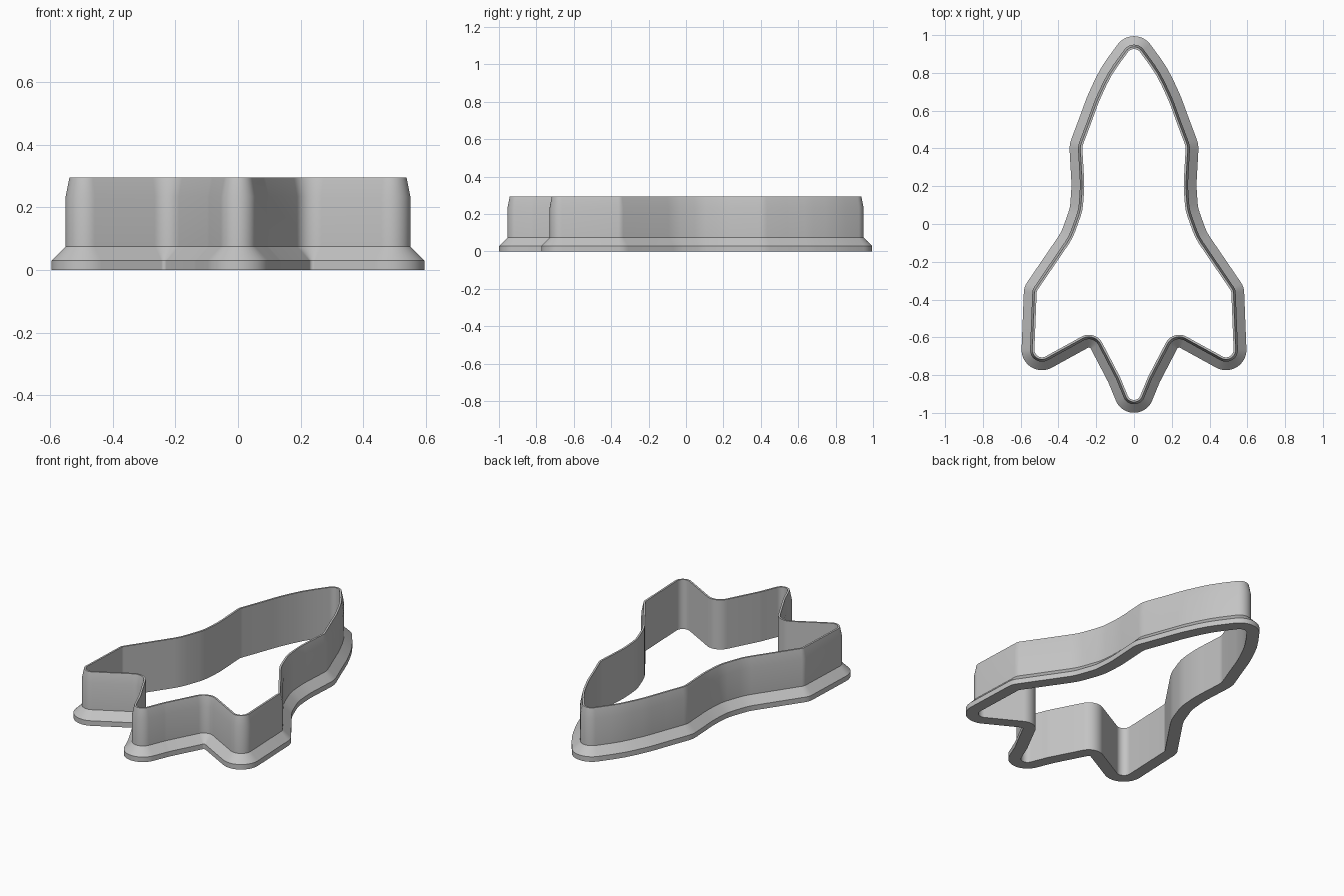
import bpy
import bmesh
import math
from mathutils import Vector, Matrix

cube = bpy.data.objects.get("Cube")
if cube:
    bpy.data.objects.remove(cube, do_unlink=True)

# Inner outline of the rocket, nose to tail on one side: x, y, corner radius
HALF = [
    (0, .954, .04), (.12, .79, .6), (.185, .65, .6), (.225, .54, .3),
    (.274, .41, .08), (.262, .2, .6), (.272, .07, .25), (.324, -.075, .3),
    (.515, -.355, .03), (.53, -.735, .04), (.206, -.557, .08),
    (.074, -.81, .2), (0, -.99, .036),
]

# Wall cross-section: distance outside the inner outline, height
SECTION = [
    (0, 0), (0, .295), (.011, .295), (.023, .235),
    (.023, .075), (.068, .03), (.068, 0),
]


def rounded_outline(corners):
    """Return (point, outward normal) pairs along a clockwise rounded polygon."""
    result = []
    count = len(corners)
    for i, (x, y, radius) in enumerate(corners):
        p = Vector((x, y))
        before = p - Vector(corners[i - 1][:2])
        after = Vector(corners[(i + 1) % count][:2]) - p
        n1 = Vector((-before.y, before.x)).normalized()
        n2 = Vector((-after.y, after.x)).normalized()
        turn = math.atan2(n1.x * n2.y - n1.y * n2.x, n1.dot(n2))
        half_tan = math.tan(abs(turn) / 2)
        reach = min(radius * half_tan, .48 * min(before.length, after.length))
        r = reach / half_tan
        if turn > 0:      # concave corner
            r = -r
        centre = p - (n1 + n2) / (1 + n1.dot(n2)) * r
        steps = max(2, math.ceil(abs(turn) / math.radians(8)))
        for k in range(steps + 1):
            n = Matrix.Rotation(turn * k / steps, 2) @ n1
            result.append((centre + n * r, n))
    return result


def sweep(name, outline, section, material):
    """Carry a closed section around the outline."""
    bm = bmesh.new()
    rings = []
    for offset, z in section:
        rings.append([bm.verts.new((*(p + n * offset), z)) for p, n in outline])
    for j, ring in enumerate(rings):
        upper = rings[(j + 1) % len(rings)]
        for i in range(len(ring)):
            k = (i + 1) % len(ring)
            bm.faces.new((ring[i], ring[k], upper[k], upper[i]))
    bmesh.ops.recalc_face_normals(bm, faces=bm.faces)
    mesh = bpy.data.meshes.new(name)
    bm.to_mesh(mesh)
    bm.free()
    mesh.materials.append(material)
    obj = bpy.data.objects.new(name, mesh)
    bpy.context.collection.objects.link(obj)
    return obj


# Single light grey plastic
grey = bpy.data.materials.new("light_grey")
grey.use_nodes = True
colour = (.55, .55, .55, 1)
grey.diffuse_color = colour
grey.node_tree.nodes["Principled BSDF"].inputs["Base Color"].default_value = colour

# Mirror the half outline and build the cutter with its flanged base
full = HALF + [(-x, y, r) for x, y, r in reversed(HALF[1:-1])]
cutter = sweep("rocket_cookie_cutter", rounded_outline(full), SECTION, grey)

bpy.ops.object.select_all(action="DESELECT")
cutter.select_set(True)
bpy.context.view_layer.objects.active = cutter
bpy.ops.object.shade_smooth_by_angle(angle=math.radians(30))
